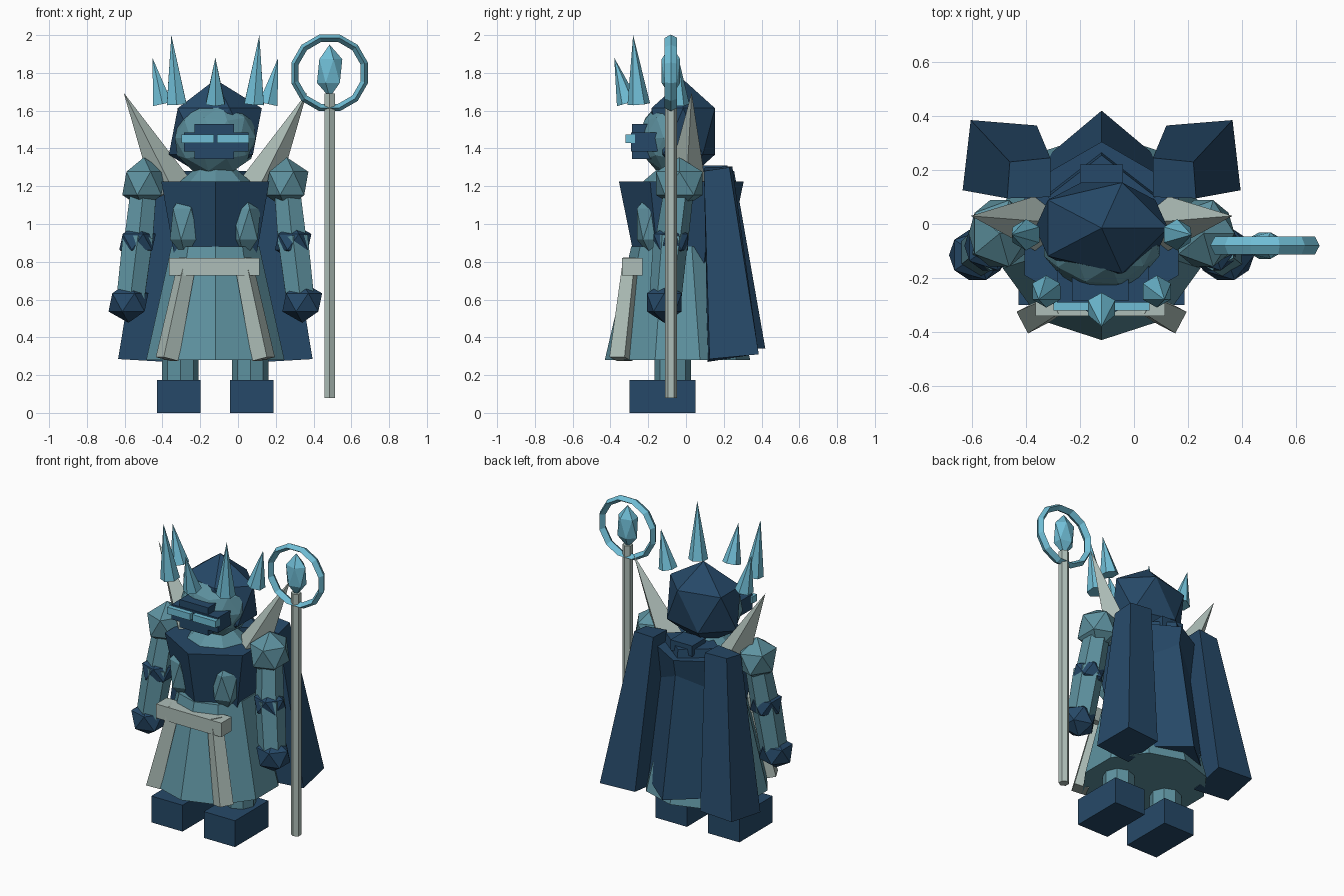
import bpy, bmesh, math
from mathutils import Vector, Matrix

if "Cube" in bpy.data.objects:
    bpy.data.objects.remove(bpy.data.objects["Cube"])

CX = -0.12  # body centre line


def material(name, r, g, b):
    m = bpy.data.materials.new(name)
    lin = [((c / 255 + 0.055) / 1.055) ** 2.4 for c in (r, g, b)]
    m.diffuse_color = (*lin, 1)
    m.use_nodes = True
    m.node_tree.nodes["Principled BSDF"].inputs["Base Color"].default_value = m.diffuse_color
    return m


NAVY = material("navy", 38, 73, 104)
TEAL = material("dusty_teal", 94, 146, 160)
BONE = material("bone", 174, 190, 184)
CYAN = material("bright_cyan", 112, 190, 214)


def finish(bm, name, mat):
    bmesh.ops.recalc_face_normals(bm, faces=bm.faces)
    me = bpy.data.meshes.new(name)
    bm.to_mesh(me)
    bm.free()
    me.materials.append(mat)
    ob = bpy.data.objects.new(name, me)
    bpy.context.collection.objects.link(ob)
    return ob


def box(name, mat, x, y, z):
    """Box from (min, max) ranges."""
    bm = bmesh.new()
    bmesh.ops.create_cube(bm, size=1)
    for v in bm.verts:
        v.co = [(r[0] + r[1]) / 2 + c * (r[1] - r[0]) for c, r in zip(v.co, (x, y, z))]
    return finish(bm, name, mat)


def ico(name, mat, centre, radii, sub=1):
    bm = bmesh.new()
    bmesh.ops.create_icosphere(bm, subdivisions=sub, radius=1)
    for v in bm.verts:
        v.co = [c + a * r for c, a, r in zip(centre, v.co, radii)]
    return finish(bm, name, mat)


def loft(name, mat, low, high):
    """Solid between two matching rings; a single top point makes a spike."""
    bm = bmesh.new()
    a = [bm.verts.new(p) for p in low]
    b = [bm.verts.new(p) for p in high]
    n = len(a)
    bm.faces.new(a)
    if len(b) > 1:
        bm.faces.new(b)
    for i in range(n):
        j = (i + 1) % n
        bm.faces.new((a[i], a[j], b[j], b[i]) if len(b) > 1 else (a[i], a[j], b[0]))
    return finish(bm, name, mat)


def ring(c, r, n, ry=None, turn=0.0, axis=None):
    """Ring whose first corner faces the front, optionally square to an axis."""
    q = Vector((0, 0, 1)).rotation_difference(Vector(axis)) if axis else None
    pts = []
    for i in range(n):
        t = turn + 2 * math.pi * i / n
        p = Vector((math.sin(t) * r, -math.cos(t) * (ry or r), 0))
        pts.append(Vector(c) + (q @ p if q else p))
    return pts


def tube(name, mat, p0, p1, r0, r1, n, turn=0.0):
    ax = Vector(p1) - Vector(p0)
    top = [Vector(p1)] if r1 == 0 else ring(p1, r1, n, turn=turn, axis=ax)
    return loft(name, mat, ring(p0, r0, n, turn=turn, axis=ax), top)


# Robe skirt, chest armour and neck
loft("skirt", TEAL, ring((CX, -0.045, 0.28), 0.385, 10), ring((CX, -0.045, 0.88), 0.245, 10))
loft("chest_armour", NAVY, ring((CX, -0.025, 0.78), 0.24, 6), ring((CX, -0.025, 1.225), 0.33, 6))
loft("neck", TEAL, ring((CX, -0.04, 1.18), 0.24, 8), ring((CX, -0.04, 1.3), 0.1, 8))

# Head, hood and visor
ico("face", TEAL, (CX, -0.06, 1.455), (0.225, 0.19, 0.205), 2)
ico("hood", NAVY, (CX, -0.015, 1.49), (0.275, 0.198, 0.275))
box("visor_tall", NAVY, (-0.23, -0.02), (-0.285, -0.1), (1.345, 1.53))
box("visor_wide", NAVY, (-0.285, 0.055), (-0.29, -0.12), (1.385, 1.485))

# Waist belt
box("belt", BONE, (-0.365, 0.115), (-0.34, -0.23), (0.727, 0.82))

# Front crown spike; the side spikes follow in the mirrored loop
tube("crown_spike_front", CYAN, (CX, -0.31, 1.64), (CX, -0.38, 1.88), 0.058, 0, 6)

# Centre cape panel with a ridge down the back
loft("cape_centre", NAVY, ring((CX, 0.21, 0.34), 0.25, 4, 0.21), ring((CX, 0.1, 1.28), 0.2, 4, 0.155))
box("cape_clasp", NAVY, (-0.2, -0.04), (0.08, 0.22), (1.24, 1.31))

# Mirrored parts: s = -1 is the left of the front, s = 1 the right
for s, side in ((-1, "left"), (1, "right")):
    def P(dx, y, z):
        return Vector((CX + s * dx, y, z))

    # Eye strip halves
    xs = sorted((CX + s * 0.008, CX + s * 0.178))
    box("eye_" + side, CYAN, xs, (-0.32, -0.27), (1.43, 1.475))

    # Boots and legs
    bx = CX + s * 0.193
    box("boot_" + side, NAVY, (bx - 0.115, bx + 0.115), (-0.30, 0.05), (0, 0.175))
    tube("leg_" + side, TEAL, P(0.185, -0.07, 0.15), P(0.185, -0.07, 0.5), 0.097, 0.097, 8)

    # Chest plates bulging through the armour
    ico("chest_plate_" + side, TEAL, P(0.155, -0.175, 1.0), (0.095, 0.1, 0.185))

    # Shoulders, arms, elbows and hands
    ico("shoulder_" + side, TEAL, P(0.378, -0.035, 1.215), (0.128, 0.145, 0.138))
    tube("upper_arm_" + side, TEAL, P(0.41, -0.08, 0.88), P(0.378, -0.035, 1.2), 0.088, 0.078, 6)
    tube("forearm_" + side, TEAL, P(0.45, -0.11, 0.6), P(0.41, -0.08, 0.93), 0.085, 0.092, 6)
    ico("elbow_" + side, NAVY, P(0.412, -0.08, 0.905), (0.108, 0.108, 0.095))
    ico("hand_" + side, NAVY, P(0.46, -0.115, 0.585), (0.118, 0.108, 0.108))

    # Tall collar spikes
    tube("collar_spike_" + side, BONE, P(0.225, 0.0, 1.18), P(0.485, 0.03, 1.695), 0.11, 0, 4)

    # Belt tassels
    tube("tassel_" + side, BONE, P(0.255, -0.345, 0.285), P(0.145, -0.285, 0.815),
         0.064, 0.05, 4, turn=s * 0.3)

    # Crown spikes
    tube("crown_spike_tall_" + side, CYAN, P(0.205, -0.25, 1.635), P(0.233, -0.28, 2.0), 0.06, 0, 6)
    tube("crown_spike_side_" + side, CYAN, P(0.28, -0.04, 1.635), P(0.333, -0.04, 1.88), 0.058, 0, 6)

    # Outer cape panels
    loft("cape_panel_" + side, NAVY,
         [P(0.515, 0.125, 0.285), P(0.485, 0.385, 0.31), P(0.24, 0.365, 0.31), P(0.26, 0.115, 0.27)],
         [P(0.35, 0.095, 1.28), P(0.34, 0.23, 1.3), P(0.19, 0.245, 1.305), P(0.19, 0.1, 1.3)])

# Staff with a ring and a crystal
SX, SY = 0.485, -0.08
tube("staff", BONE, (SX, SY, 0.08), (SX, SY, 1.69), 0.032, 0.032, 6)
ico("staff_crystal", CYAN, (SX, SY, 1.81), (0.075, 0.058, 0.14))
bm = bmesh.new()
rows = []
for i in range(12):
    t = 2 * math.pi * (i + 0.5) / 12
    d = Vector((math.sin(t), 0, math.cos(t)))
    rows.append([bm.verts.new(Vector((SX, SY, 1.8)) + d * r + Vector((0, y, 0)))
                 for r, y in ((0.21, 0), (0.192, 0.033), (0.17, 0), (0.192, -0.033))])
for i in range(12):
    for k in range(4):
        a, b = rows[i], rows[(i + 1) % 12]
        bm.faces.new((a[k], b[k], b[(k + 1) % 4], a[(k + 1) % 4]))
finish(bm, "staff_ring", CYAN)
